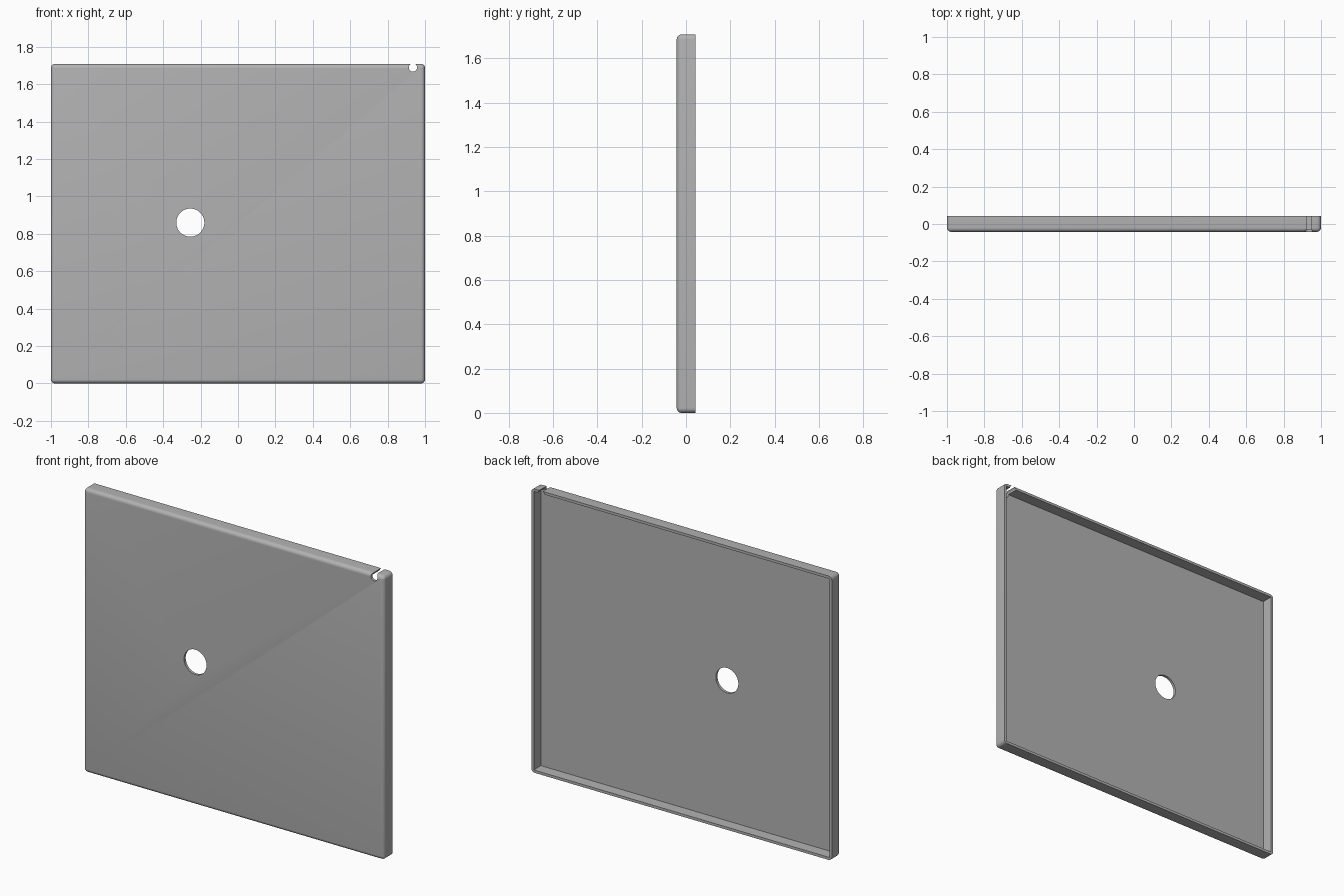
import bpy
import bmesh
from math import radians

WIDTH, DEPTH, HEIGHT = 2.0, 0.084, 1.708
WALL, RADIUS = 0.016, 0.022
BACK = DEPTH / 2

default = bpy.data.objects.get("Cube")
if default:
    bpy.data.objects.remove(default, do_unlink=True)

grey = bpy.data.materials.new("plain grey")
grey.use_nodes = True
colour = (0.45, 0.45, 0.45, 1)
grey.diffuse_color = colour
grey.node_tree.nodes["Principled BSDF"].inputs["Base Color"].default_value = colour


def box(name, size, centre):
    bpy.ops.mesh.primitive_cube_add(size=1, location=centre)
    ob = bpy.context.object
    ob.name = name
    ob.scale = size
    bpy.ops.object.transform_apply(location=True, scale=True)
    return ob


def rod(name, x, z, radius):
    bpy.ops.mesh.primitive_cylinder_add(
        vertices=48, radius=radius, depth=0.4, location=(x, 0, z), rotation=(radians(90), 0, 0))
    ob = bpy.context.object
    ob.name = name
    return ob


# Outer tray: every edge rounded except the open back rim
tray = box("tray_panel", (WIDTH, DEPTH, HEIGHT), (0, 0, HEIGHT / 2))
tray.data.materials.append(grey)
bm = bmesh.new()
bm.from_mesh(tray.data)
rounded = [e for e in bm.edges if not all(v.co.y > 0 for v in e.verts)]
bmesh.ops.bevel(bm, geom=rounded, offset=RADIUS, segments=6, profile=0.5, affect='EDGES')
bm.to_mesh(tray.data)
bm.free()

# Hollow back, round hole and the small notch breaking through the top edge
cutters = [
    box("hollow_cutter", (WIDTH - 2 * WALL, DEPTH, HEIGHT - 2 * WALL),
        (0, WALL, HEIGHT / 2)),
    rod("hole_cutter", -0.255, 0.86, 0.075),
    rod("notch_cutter", 0.935, 1.689, 0.022),
]
bpy.ops.object.select_all(action='DESELECT')
tray.select_set(True)
bpy.context.view_layer.objects.active = tray
for cutter in cutters:
    cutter.hide_render = True
    cutter.data.materials.append(grey)
    mod = tray.modifiers.new(cutter.name, 'BOOLEAN')
    mod.operation = 'DIFFERENCE'
    mod.solver = 'EXACT'
    mod.object = cutter
    bpy.ops.object.modifier_apply(modifier=mod.name)
    bpy.data.objects.remove(cutter, do_unlink=True)

bpy.ops.object.shade_smooth_by_angle(angle=radians(30))
